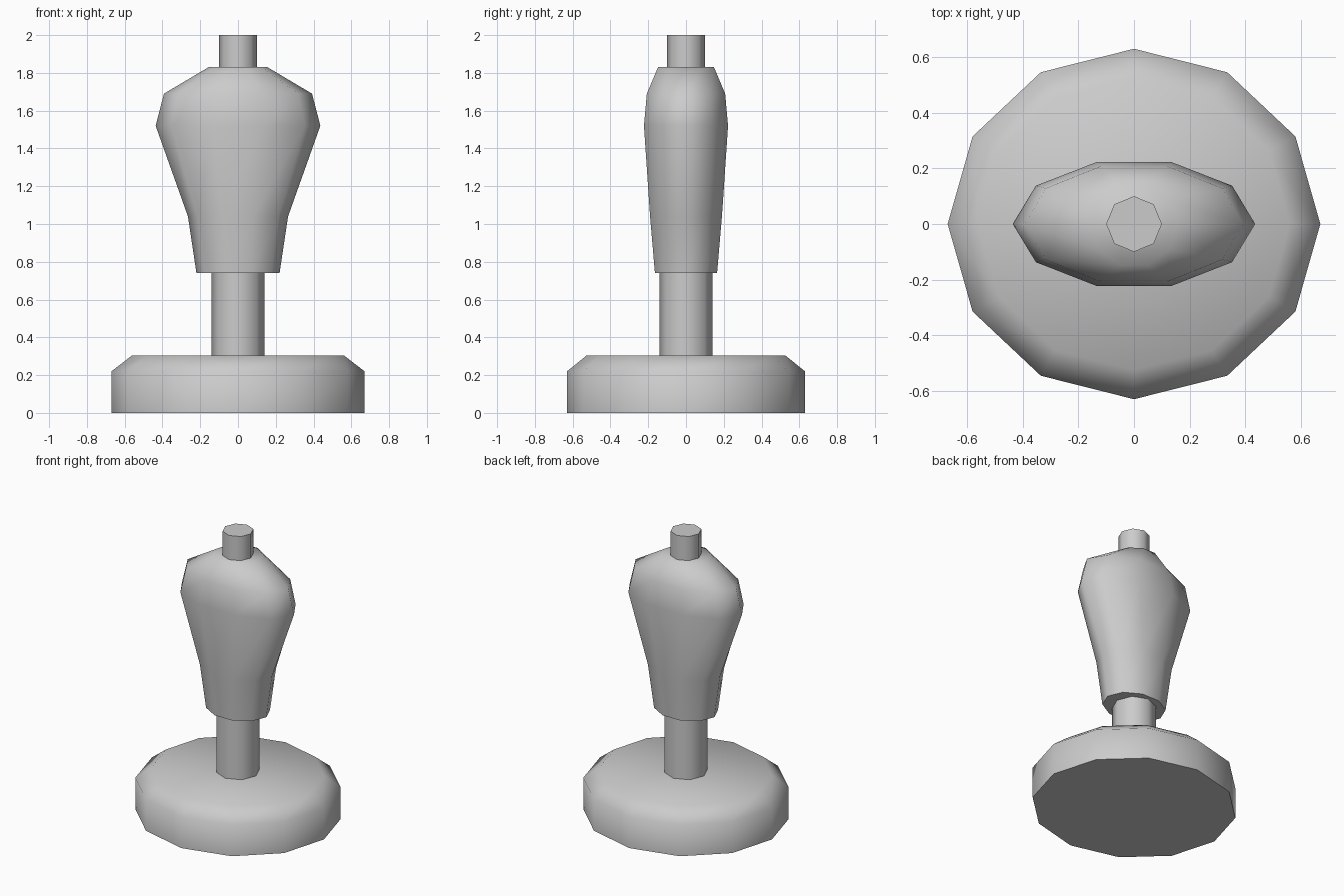
import bpy, bmesh
from math import cos, sin, pi, radians

if "Cube" in bpy.data.objects:
    bpy.data.objects.remove(bpy.data.objects["Cube"])


def loft(name, sides, rings):
    """Capped solid through elliptical rings given as (z, x radius, y radius)."""
    bm = bmesh.new()
    loops = []
    for z, rx, ry in rings:
        loops.append([bm.verts.new((rx * cos(2 * pi * i / sides),
                                    ry * sin(2 * pi * i / sides), z))
                      for i in range(sides)])
    for low, high in zip(loops, loops[1:]):
        for i in range(sides):
            j = (i + 1) % sides
            bm.faces.new((low[i], low[j], high[j], high[i]))
    bm.faces.new(loops[0][::-1])
    bm.faces.new(loops[-1])
    mesh = bpy.data.meshes.new(name)
    bm.to_mesh(mesh)
    bm.free()
    obj = bpy.data.objects.new(name, mesh)
    bpy.context.collection.objects.link(obj)
    bpy.ops.object.select_all(action='DESELECT')
    obj.select_set(True)
    bpy.context.view_layer.objects.active = obj
    bpy.ops.object.shade_smooth_by_angle(angle=radians(70))
    return obj


# Wide round foot with a chamfered top
loft("base", 12, [(0, 0.67, 0.63), (0.22, 0.67, 0.63), (0.305, 0.56, 0.525)])

# Stem between foot and body
loft("stem", 8, [(0.29, 0.14, 0.14), (0.76, 0.14, 0.14)])

# Flattened torso, widest at the shoulders
loft("torso", 10, [(0.74, 0.22, 0.173), (1.04, 0.265, 0.2),
                   (1.52, 0.436, 0.234), (1.69, 0.392, 0.218),
                   (1.83, 0.156, 0.156)])

# Neck post
loft("neck_post", 8, [(1.81, 0.1, 0.1), (2.0, 0.1, 0.1)])
